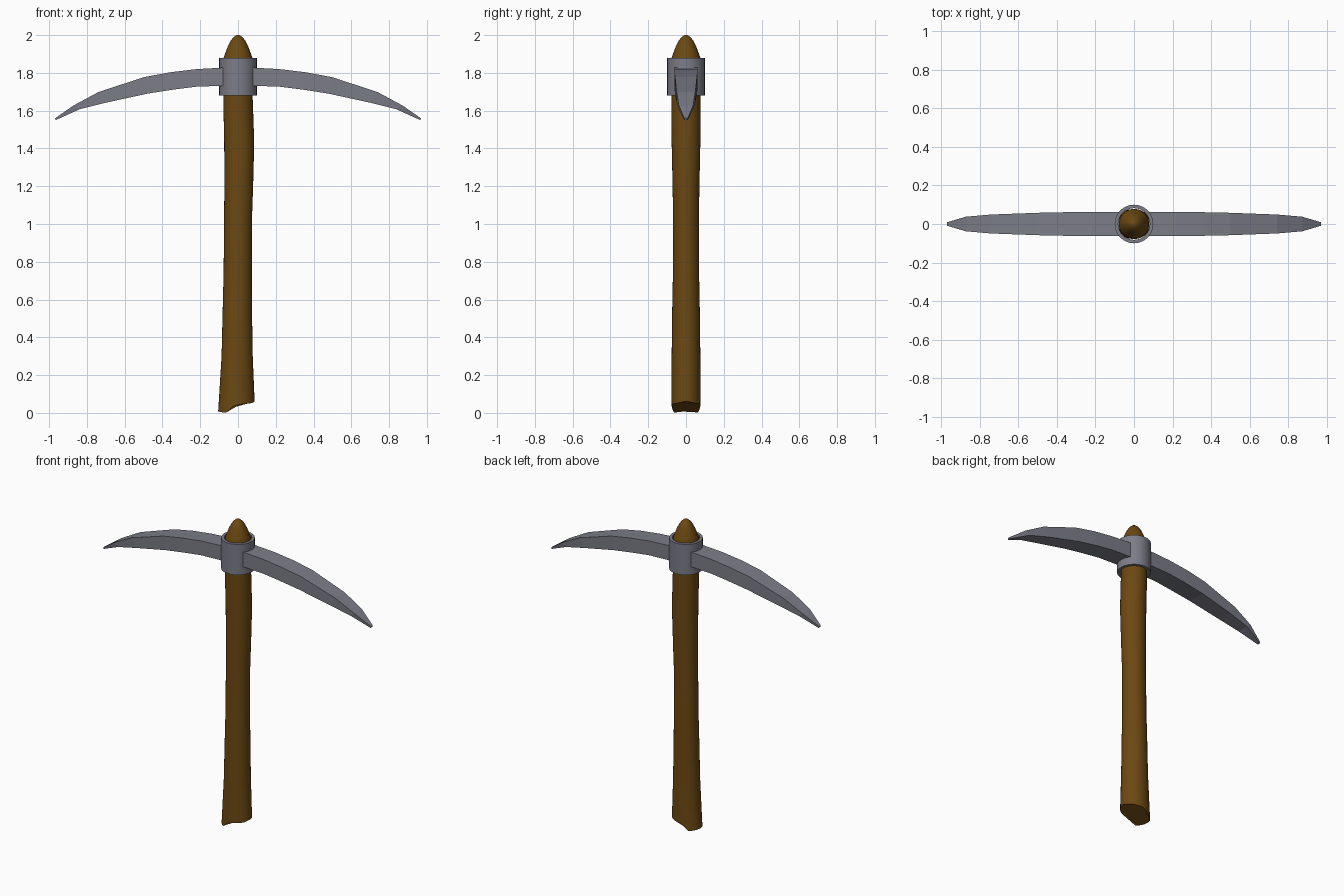
import bpy, bmesh, math

if "Cube" in bpy.data.objects:
    bpy.data.objects.remove(bpy.data.objects["Cube"])

def material(name, rgb):
    m = bpy.data.materials.new(name)
    m.diffuse_color = (*rgb, 1)
    m.use_nodes = True
    m.node_tree.nodes["Principled BSDF"].inputs["Base Color"].default_value = m.diffuse_color
    return m

WOOD = material("brown wood", (0.15, 0.065, 0.006))
STEEL = material("grey steel", (0.20, 0.205, 0.245))

def loft(name, rings, mat, closed=False, angle=None):
    """Skin a list of point rings; cap the ends unless the loft is closed."""
    bm = bmesh.new()
    vs = [[bm.verts.new(p) for p in r] for r in rings]
    n = len(vs[0])
    for i in range(len(vs) if closed else len(vs) - 1):
        a, b = vs[i], vs[(i + 1) % len(vs)]
        for j in range(n):
            bm.faces.new((a[j], a[(j + 1) % n], b[(j + 1) % n], b[j]))
    if not closed:
        bm.faces.new(vs[0])
        bm.faces.new(vs[-1])
    bmesh.ops.recalc_face_normals(bm, faces=bm.faces)
    me = bpy.data.meshes.new(name)
    bm.to_mesh(me)
    bm.free()
    me.materials.append(mat)
    ob = bpy.data.objects.new(name, me)
    bpy.context.collection.objects.link(ob)
    if angle:
        bpy.context.view_layer.objects.active = ob
        ob.select_set(True)
        bpy.ops.object.shade_smooth_by_angle(angle=math.radians(angle))
        ob.select_set(False)
    return ob

def ring(left, right, ry, z, n=32):
    cx, rx = (left + right) / 2, (right - left) / 2
    return [(cx + rx * math.cos(t), ry * math.sin(t), z)
            for t in (2 * math.pi * k / n for k in range(n))]

# Handle: slightly crooked shaft with a domed top; (left, right, half depth, z)
shaft = [(-.087, .078, .076, .30), (-.081, .074, .073, .55), (-.076, .073, .069, .75),
         (-.074, .073, .068, 1.0), (-.072, .080, .071, 1.2), (-.073, .086, .076, 1.43),
         (-.078, .078, .078, 1.66), (-.078, .078, .078, 1.875), (-.069, .069, .069, 1.90),
         (-.056, .056, .056, 1.935), (-.042, .042, .042, 1.965), (-.028, .028, .028, 1.985),
         (-.012, .012, .012, 1.998), (-.004, .004, .004, 2.0)]

# Broken lower end: height follows x
def broken(x):
    pts = [(-.11, .008), (-.065, 0), (-.02, .04), (.03, .047), (.075, .052), (.09, .062)]
    for (x0, z0), (x1, z1) in zip(pts, pts[1:]):
        if x <= x1:
            return z0 + (z1 - z0) * (x - x0) / (x1 - x0)
    return pts[-1][1]

foot = [(x, y, broken(x)) for x, y, _ in ring(-.105, .088, .077, 0)]
loft("handle", [foot] + [ring(*s) for s in shaft], WOOD, angle=40)

# Collar: thick ring around the handle
loft("collar", [ring(-r, r, r, z) for r, z in
                ((.1, 1.68), (.1, 1.88), (.082, 1.88), (.082, 1.68))],
     STEEL, closed=True, angle=40)

# Blades: rectangular section tapering along an arc; (x, top z, x low, bottom z, half depth)
blade = [(.075, 1.828, .075, 1.732, .061), (.22, 1.820, .22, 1.727, .061),
         (.36, 1.803, .34, 1.712, .061), (.50, 1.777, .48, 1.690, .058),
         (.74, 1.698, .70, 1.642, .049), (.87, 1.628, .84, 1.607, .038),
         (.968, 1.560, .965, 1.550, .009)]
for side, label in ((1, "right"), (-1, "left")):
    rings = [[(side * xt, -y, zt), (side * xt, y, zt), (side * xb, y, zb), (side * xb, -y, zb)]
             for xt, zt, xb, zb, y in blade]
    loft(label + "_blade", rings, STEEL)
